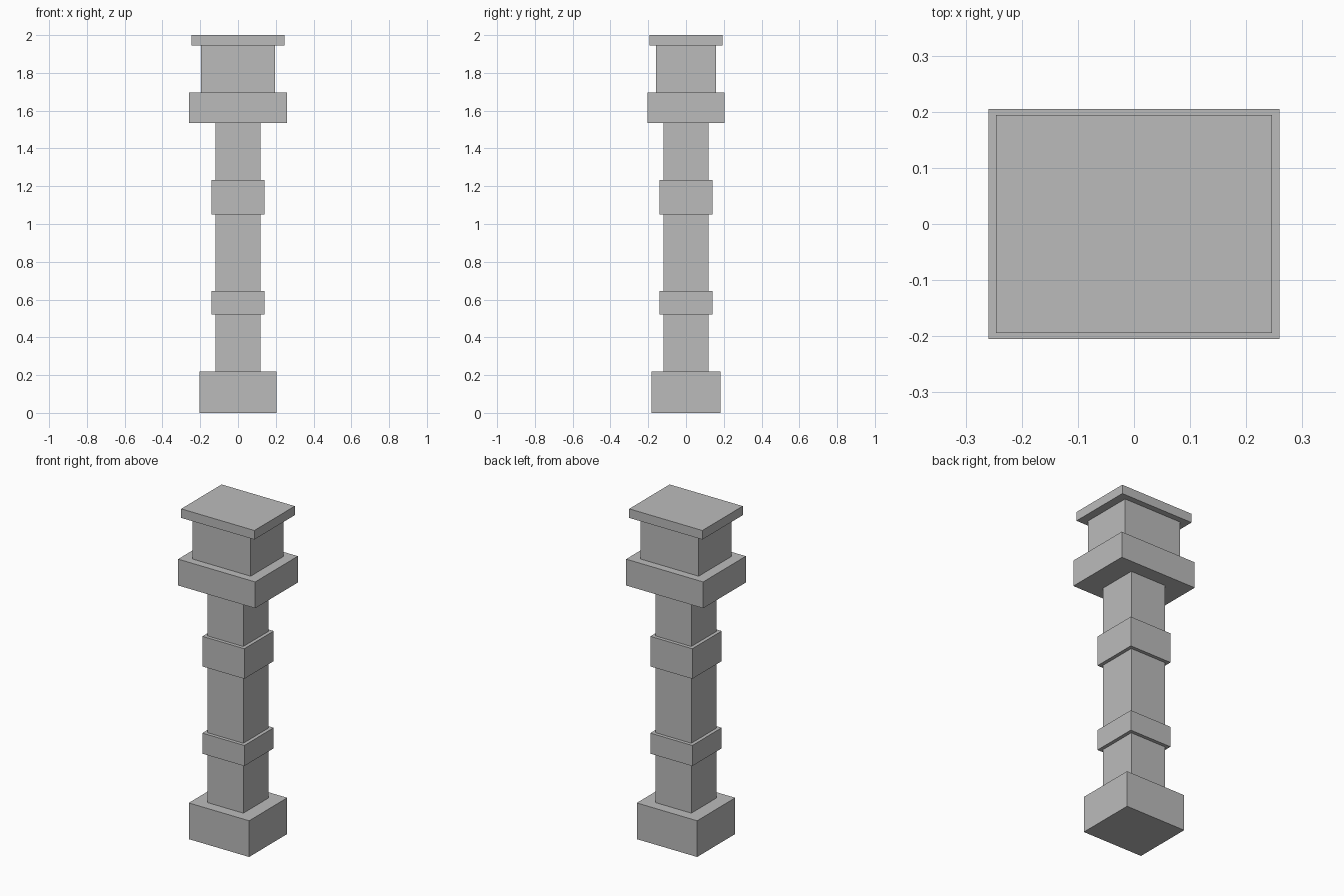
import bpy

if "Cube" in bpy.data.objects:
    bpy.data.objects.remove(bpy.data.objects["Cube"])

stone = bpy.data.materials.new("grey_stone")
stone.diffuse_color = (0.5, 0.5, 0.5, 1.0)
stone.use_nodes = True
stone.node_tree.nodes["Principled BSDF"].inputs["Base Color"].default_value = stone.diffuse_color


def block(name, half_x, half_y, z0, z1):
    """Flat-faced box given by half widths and a height range."""
    bpy.ops.mesh.primitive_cube_add(size=2, location=(0, 0, (z0 + z1) / 2))
    ob = bpy.context.object
    ob.name = name
    ob.scale = (half_x, half_y, (z1 - z0) / 2)
    bpy.ops.object.transform_apply(location=False, rotation=False, scale=True)
    ob.data.materials.append(stone)
    return ob


# Pillar parts from the ground up: name, half width, half depth, bottom, top
PARTS = [
    ("base", 0.203, 0.183, 0.0, 0.22),
    ("shaft", 0.12, 0.12, 0.22, 1.535),
    ("lower_band", 0.141, 0.141, 0.52, 0.645),
    ("upper_band", 0.141, 0.141, 1.05, 1.233),
    ("capital", 0.259, 0.205, 1.535, 1.695),
    ("neck", 0.196, 0.158, 1.695, 1.945),
    ("top_slab", 0.246, 0.194, 1.945, 2.0),
]

for part in PARTS:
    block(*part)
